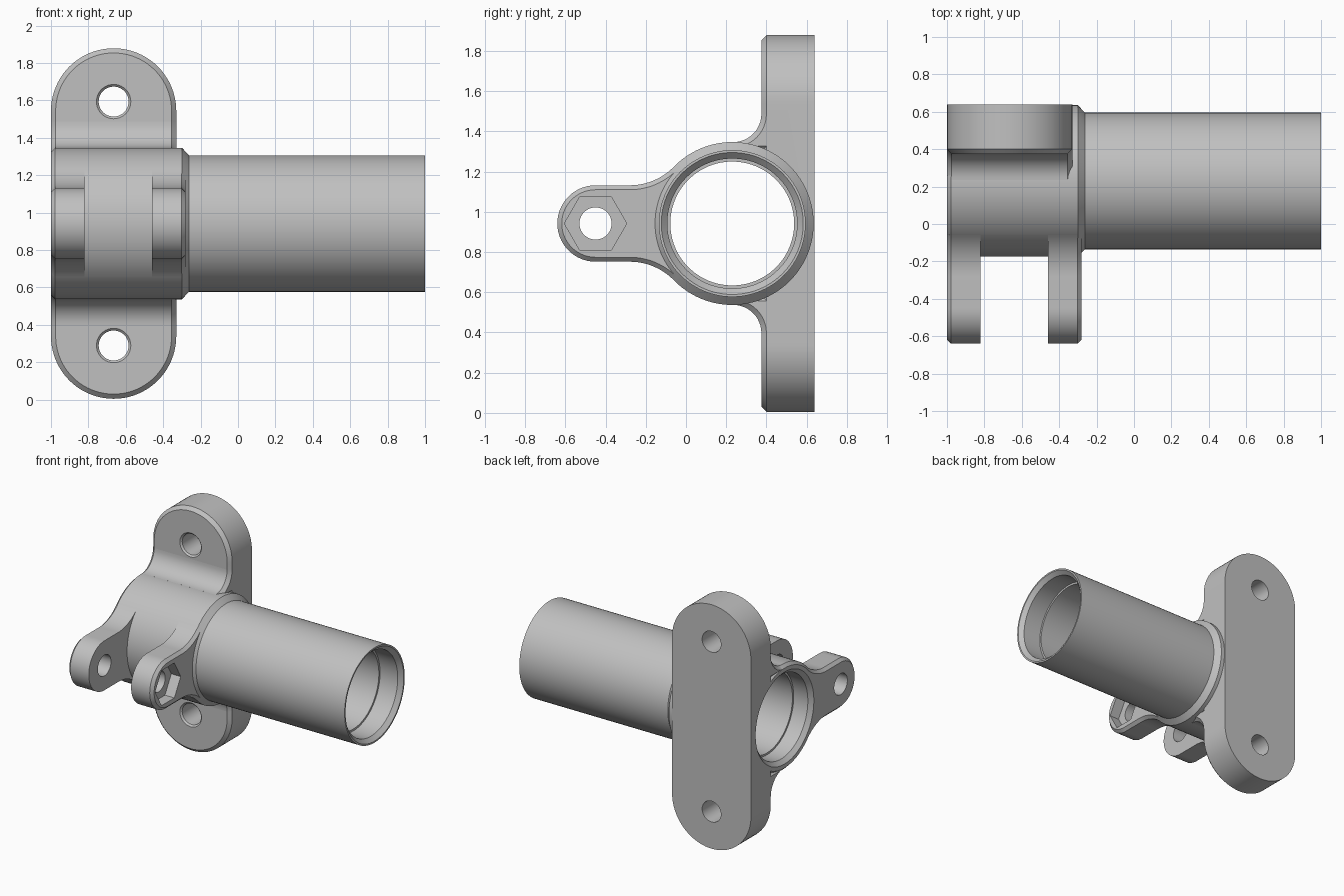
import bpy, bmesh, math
from mathutils import Vector

if "Cube" in bpy.data.objects:
    bpy.data.objects.remove(bpy.data.objects["Cube"], do_unlink=True)

CY, CZ = 0.23, 0.942          # bore axis
R_COLLAR, R_TUBE = 0.405, 0.365
LEFT, PLATE_RIGHT = -1.0, -0.33
PLATE_X, PLATE_HALF = -0.665, 0.335
LUG_Y, LUG_R = -0.45, 0.19

metal = bpy.data.materials.new("plain_grey")
metal.use_nodes = True
grey = (0.53, 0.53, 0.53, 1)
metal.diffuse_color = grey
metal.node_tree.nodes["Principled BSDF"].inputs["Base Color"].default_value = grey


def arc(cx, cy, r, start, end, n=16):
    steps = [math.radians(start + (end - start) * i / n) for i in range(n + 1)]
    return [(cx + r * math.cos(a), cy + r * math.sin(a)) for a in steps]


def inset(loop, amount):
    """Shrink a closed counter-clockwise outline with mitred corners."""
    pts, out = [Vector(p) for p in loop], []
    for i, p in enumerate(pts):
        a, b = (p - pts[i - 1]).normalized(), (pts[(i + 1) % len(pts)] - p).normalized()
        na, nb = Vector((-a.y, a.x)), Vector((-b.y, b.x))
        out.append(p + (na + nb) * amount / (1 + na.dot(nb)))
    return out


def loft(name, axis, sections):
    """Skin a solid through (depth, outline) sections stacked along x or y."""
    bm = bmesh.new()
    rings = []
    for d, loop in sections:
        rings.append([bm.verts.new((d, u, v) if axis == "x" else (u, d, v)) for u, v in loop])
    for low, high in zip(rings, rings[1:]):
        for i in range(len(low)):
            bm.faces.new((low[i - 1], low[i], high[i], high[i - 1]))
    bm.faces.new(rings[0])
    bm.faces.new(rings[-1])
    bmesh.ops.recalc_face_normals(bm, faces=bm.faces)
    mesh = bpy.data.meshes.new(name)
    bm.to_mesh(mesh)
    bm.free()
    mesh.materials.append(metal)
    ob = bpy.data.objects.new(name, mesh)
    bpy.context.collection.objects.link(ob)
    return ob


def lathe(name, axis, cu, cv, profile, n=96):
    return loft(name, axis, [(d, arc(cu, cv, r, 0, 360 - 360 / n, n - 1)) for d, r in profile])


def prism(name, axis, loop, slices):
    area = sum(a[0] * b[1] - b[0] * a[1] for a, b in zip(loop, loop[1:] + loop[:1]))
    loop = loop if area > 0 else loop[::-1]
    return loft(name, axis, [(d, inset(loop, c)) for d, c in slices])


def combine(target, other, operation):
    other.hide_render = True
    mod = target.modifiers.new(operation.lower(), "BOOLEAN")
    mod.operation, mod.solver, mod.object = operation, "EXACT", other
    bpy.context.view_layer.objects.active = target
    bpy.ops.object.modifier_apply(modifier=mod.name)
    bpy.data.objects.remove(other, do_unlink=True)


# Collar and tube
bracket = lathe("tube_bracket", "x", CY, CZ, [
    (LEFT, R_COLLAR - 0.022), (LEFT + 0.022, R_COLLAR), (-0.3, R_COLLAR),
    (-0.262, R_TUBE), (1, R_TUBE)])

# Mounting plate with rounded ends
end = CZ - 0.005 - PLATE_HALF
outline = (arc(PLATE_X, CZ + end, PLATE_HALF, 0, 180, 40)
           + arc(PLATE_X, CZ - end, PLATE_HALF, 180, 360, 40))
combine(bracket, prism("mounting_plate", "y", outline,
                       [(0.64, 0), (0.4, 0), (0.375, 0.025)]), "UNION")

# Fillets between collar and plate
face, r = 0.375 - CY, 0.14
h = math.sqrt((R_COLLAR + r) ** 2 - (face - r) ** 2)
for side in (1, -1):
    loop = arc(face - r, h, r, 0, -90, 12)
    loop += [(0.0, 0.36), (0.3, 0.36), (0.3, 0.59), (face, 0.59)]
    loop = [(CY + u, CZ + side * v) for u, v in loop]
    combine(bracket, prism("fillet", "x", loop, [
        (LEFT, 0.025), (LEFT + 0.025, 0), (PLATE_RIGHT - 0.025, 0), (PLATE_RIGHT, 0.025)]), "UNION")

# Clamp lugs: round nose, straight neck, concave sweep tangent to the collar
neck = -0.28 - CY
sweep = (neck ** 2 + LUG_R ** 2 - R_COLLAR ** 2) / (2 * (R_COLLAR - LUG_R))
turn = math.degrees(math.atan2(-neck, LUG_R + sweep))
upper = arc(neck, LUG_R + sweep, sweep, -90, -90 + turn, 14) + [(-0.18, 0.24)]
upper = [(CY + u, v) for u, v in upper]
nose = arc(LUG_Y, 0, LUG_R, 270, 90, 28)
lug_loop = [(u, CZ + v) for u, v in nose + upper + [(u, -v) for u, v in reversed(upper)]]
for name, outer, inner in (("left_lug", LEFT, -0.82), ("right_lug", -0.28, -0.46)):
    step = 0.022 if inner > outer else -0.022
    combine(bracket, prism(name, "x", lug_loop,
                           [(outer, 0.022), (outer + step, 0), (inner, 0)]), "UNION")

# Bore with chamfered, slightly wider ends
combine(bracket, lathe("bore", "x", CY, CZ, [
    (-1.05, 0.403), (-0.97, 0.323), (-0.85, 0.323), (-0.85, 0.308),
    (0.82, 0.308), (0.82, 0.323), (0.97, 0.323), (1.05, 0.403)]), "DIFFERENCE")

# Lug pin hole and hexagonal nut pocket
combine(bracket, lathe("pin_hole", "x", LUG_Y, CZ, [(-1.1, 0.08), (-0.2, 0.08)], 40), "DIFFERENCE")
combine(bracket, lathe("nut_pocket", "x", LUG_Y, CZ, [(-0.36, 0.155), (-0.2, 0.155)], 6), "DIFFERENCE")

# Plate screw holes
for side in (1, -1):
    combine(bracket, lathe("screw_hole", "y", PLATE_X, CZ + side * 0.652, [
        (0.3, 0.092), (0.375, 0.092), (0.387, 0.08), (0.7, 0.08)], 40), "DIFFERENCE")

# Smooth curved faces, keep machined edges crisp
bpy.ops.object.select_all(action="DESELECT")
bracket.select_set(True)
bpy.context.view_layer.objects.active = bracket
bpy.ops.object.shade_smooth_by_angle(angle=math.radians(20))
